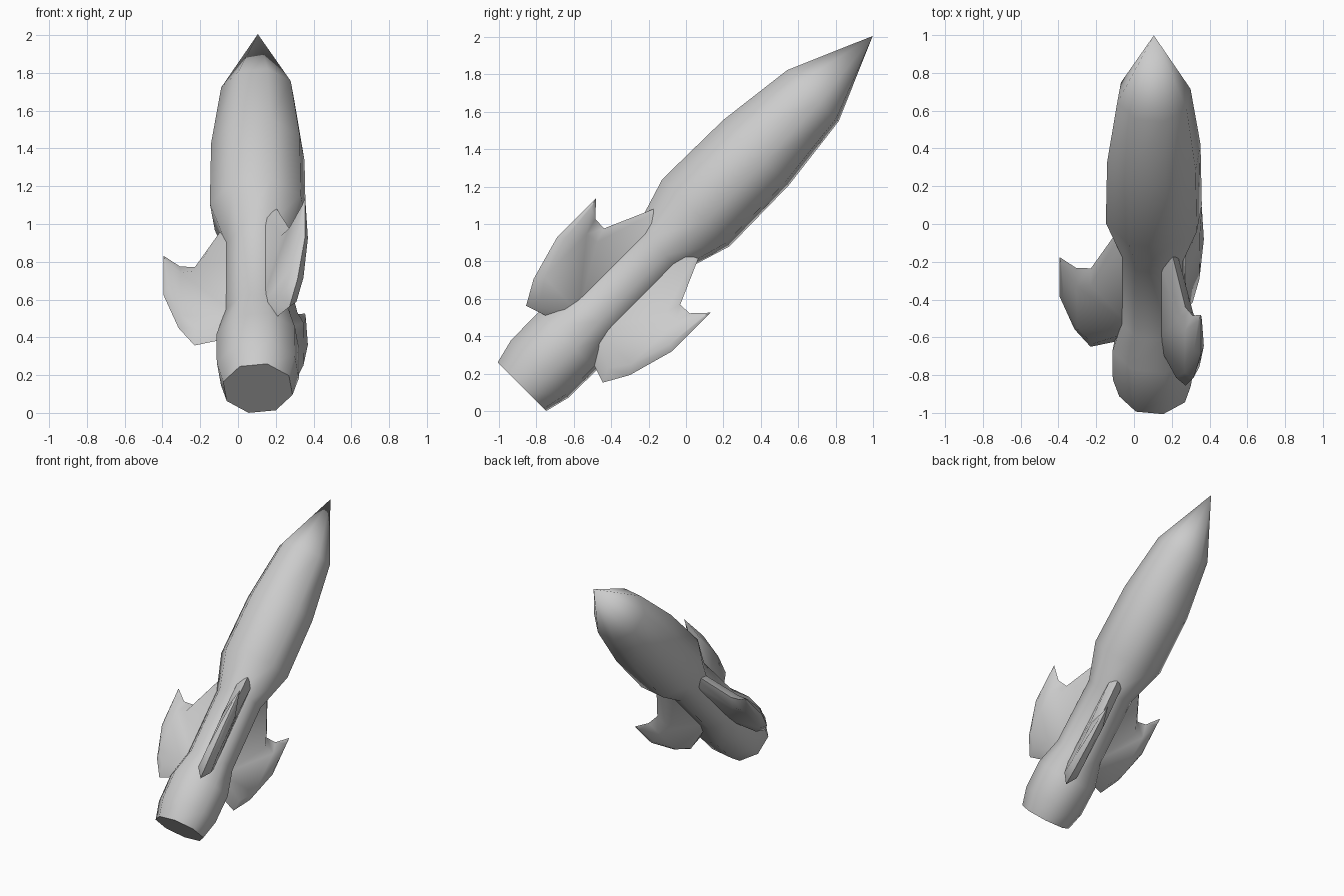
import bpy, bmesh
from math import cos, sin, radians
from mathutils import Matrix, Vector

if "Cube" in bpy.data.objects:
    bpy.data.objects.remove(bpy.data.objects["Cube"])

# Rocket frame: local z runs along the hull, tilted 45 degrees towards +y
FRAME = Matrix.Translation((0.105, -0.877, 0.13)) @ Matrix.Rotation(radians(-45), 4, 'X')


def make_object(name, bm, matrix):
    bmesh.ops.recalc_face_normals(bm, faces=bm.faces)
    mesh = bpy.data.meshes.new(name)
    bm.to_mesh(mesh)
    bm.free()
    obj = bpy.data.objects.new(name, mesh)
    bpy.context.collection.objects.link(obj)
    obj.matrix_world = matrix
    bpy.ops.object.select_all(action='DESELECT')
    obj.select_set(True)
    bpy.context.view_layer.objects.active = obj
    bpy.ops.object.shade_smooth_by_angle(angle=radians(50))
    return obj


def bridge(bm, a, b, closed=True):
    n = len(a)
    for i in range(n if closed else n - 1):
        j = (i + 1) % n
        bm.faces.new((a[i], a[j], b[j], b[i]))


# Hull: eight-sided lathe, (radius, distance from the tail)
SIDES = 8
profile = [(0.19, 0.0), (0.225, 0.135), (0.227, 0.345), (0.177, 0.54),
           (0.175, 1.04), (0.263, 1.315), (0.256, 1.77), (0.201, 2.2)]
bm = bmesh.new()
rings = []
for r, t in profile:
    angles = [radians(15 + 360 * k / SIDES) for k in range(SIDES)]
    rings.append([bm.verts.new((r * cos(a), r * sin(a), t)) for a in angles])
for low, high in zip(rings, rings[1:]):
    bridge(bm, low, high)
bm.faces.new(rings[0])
tip = bm.verts.new((0, 0, 2.652))
for k in range(SIDES):
    bm.faces.new((rings[-1][k], rings[-1][(k + 1) % SIDES], tip))
make_object("hull", bm, FRAME)

# Fin: central ridge outline (radius, t) and inset side faces (radius, t, half thickness)
ridge = [(0.10, 1.37), (0.333, 0.908), (0.412, 0.912), (0.5, 0.993),
         (0.5, 0.70), (0.42, 0.452), (0.335, 0.321), (0.10, 0.39)]
side = [(0.10, 1.245, 0.05), (0.333, 0.83, 0.05), (0.41, 0.822, 0.045), (0.488, 0.94, 0.012),
        (0.478, 0.725, 0.03), (0.405, 0.50, 0.045), (0.322, 0.394, 0.05), (0.10, 0.49, 0.05)]


def make_fin(name, angle):
    bm = bmesh.new()
    mid = [bm.verts.new((r, 0, t)) for r, t in ridge]
    faces = [[bm.verts.new((r, s * h, t)) for r, t, h in side] for s in (1, -1)]
    for loop in faces:
        bridge(bm, mid, loop)
        bm.faces.new(loop)
    make_object(name, bm, FRAME @ Matrix.Rotation(radians(angle), 4, 'Z'))


for name, angle in (("left_fin", 180), ("upper_right_fin", -60), ("lower_right_fin", 60)):
    make_fin(name, angle)
